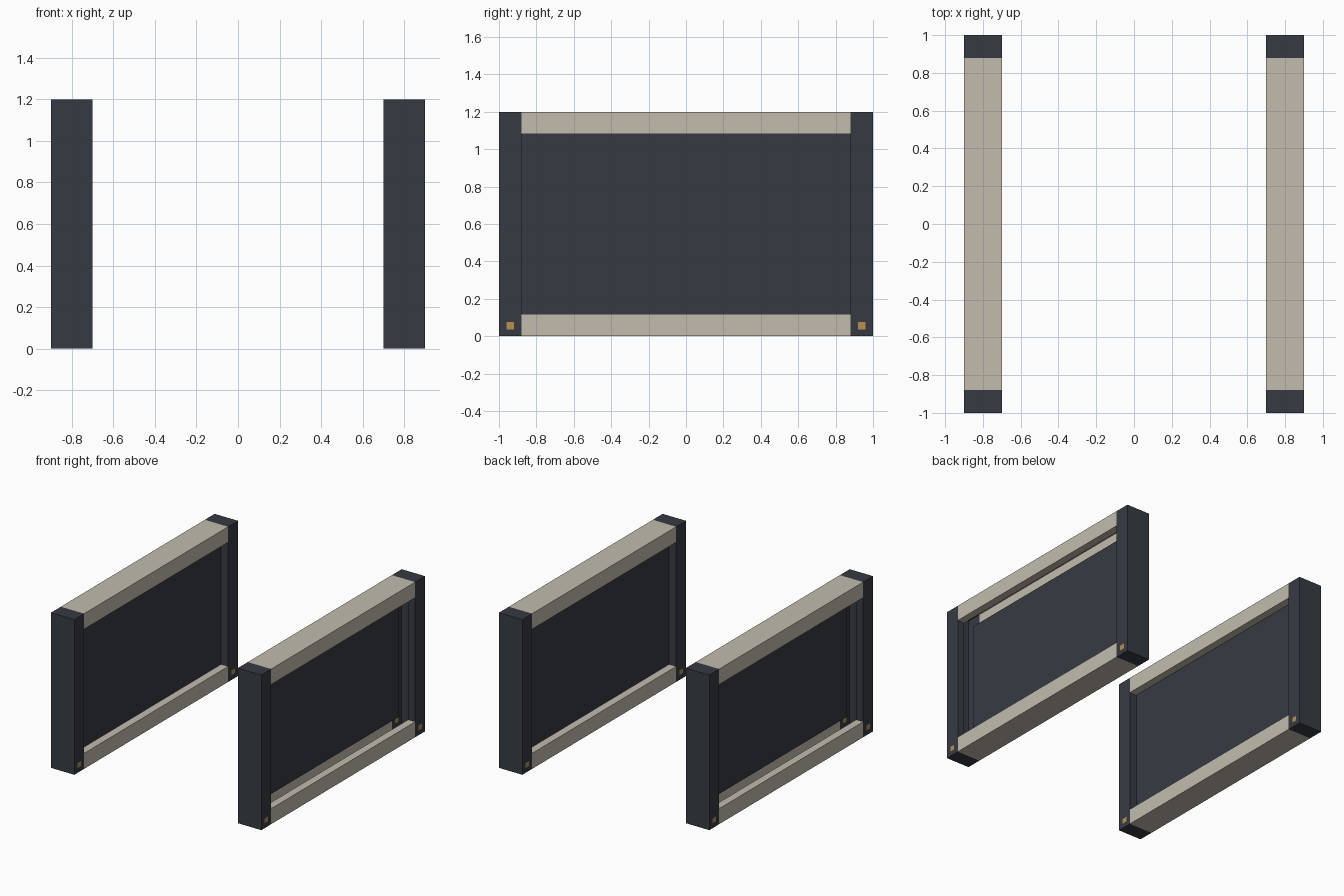
import bpy, bmesh
from mathutils import Vector

if "Cube" in bpy.data.objects:
    bpy.data.objects.remove(bpy.data.objects["Cube"])


def material(name, rgb):
    m = bpy.data.materials.new(name)
    m.diffuse_color = (*rgb, 1.0)
    m.use_nodes = True
    m.node_tree.nodes["Principled BSDF"].inputs["Base Color"].default_value = m.diffuse_color
    return m


DARK = material("dark slate", (0.037, 0.044, 0.055))
BEIGE = material("warm beige", (0.546, 0.503, 0.423))
BRASS = material("brass", (0.479, 0.279, 0.080))

# Each frame is a hollow shell: outer skin, inward lips, one recessed panel
X0, X1 = 0.70, 0.90            # inner and outer skin
LIP0, LIP1 = 0.76, 0.84        # where the lips end inside the shell
Y, YI = 1.0, 0.88              # outer end, opening edge
H, B = 1.2, 0.12               # height, rail height
PEG_Y, PEG_Z = (0.92, 0.96), (0.037, 0.075)


def rect(bm, lo, hi, normal, mat=0):
    """Axis-aligned rectangle between two corners, facing the normal."""
    axis = max(range(3), key=lambda i: abs(normal[i]))
    u, v = [i for i in range(3) if i != axis]
    corners = []
    for a, b in ((lo, lo), (hi, lo), (hi, hi), (lo, hi)):
        p = [0, 0, 0]
        p[axis], p[u], p[v] = lo[axis], a[u], b[v]
        corners.append(bm.verts.new(p))
    f = bm.faces.new(corners)
    f.normal_update()
    if f.normal.dot(Vector(normal)) < 0:
        f.normal_flip()
    f.material_index = mat


def finish(bm, name, mats, flip):
    """Apply the mirror signs per axis and make the object."""
    for v in bm.verts:
        v.co.x *= flip[0]
        v.co.y *= flip[1]
        if flip[2] < 0:
            v.co.z = H - v.co.z
    if flip[0] * flip[1] * flip[2] < 0:
        bmesh.ops.reverse_faces(bm, faces=bm.faces[:])
    bmesh.ops.remove_doubles(bm, verts=bm.verts[:], dist=1e-5)
    me = bpy.data.meshes.new(name)
    bm.to_mesh(me)
    bm.free()
    for m in mats:
        me.materials.append(m)
    bpy.context.collection.objects.link(bpy.data.objects.new(name, me))


def post(name, sx, sy):
    bm = bmesh.new()
    # inner and outer skins, with a brass square cut in as its own face
    ys, zs = (YI, *PEG_Y, Y), (0, *PEG_Z, H)
    for x, n in ((X0, -1), (X1, 1)):
        for i in range(3):
            for k in range(3):
                rect(bm, (x, ys[i], zs[k]), (x, ys[i + 1], zs[k + 1]),
                     (n, 0, 0), 1 if i == k == 1 else 0)
    # end, top and bottom
    rect(bm, (X0, Y, 0), (X1, Y, H), (0, 1, 0))
    rect(bm, (X0, YI, 0), (X1, Y, 0), (0, 0, -1))
    rect(bm, (X0, YI, H), (X1, Y, H), (0, 0, 1))
    # lips around the opening
    for a, b in ((X0, LIP0), (LIP1, X1)):
        rect(bm, (a, YI, B), (b, YI, H - B), (0, -1, 0))
    finish(bm, name, (DARK, BRASS), (sx, sy, 1))


def rail(name, sx, sz):
    bm = bmesh.new()
    for x, n in ((X0, -1), (X1, 1)):
        rect(bm, (x, -YI, 0), (x, YI, B), (n, 0, 0))
    rect(bm, (X0, -YI, 0), (X1, YI, 0), (0, 0, -1))
    for a, b in ((X0, LIP0), (LIP1, X1)):
        rect(bm, (a, -YI, B), (b, YI, B), (0, 0, 1))
    finish(bm, name, (BEIGE,), (sx, 1, sz))


for side, sx in (("left", -1), ("right", 1)):
    post(side + "_front_post", sx, -1)
    post(side + "_back_post", sx, 1)
    rail(side + "_bottom_rail", sx, 1)
    rail(side + "_top_rail", sx, -1)
    # recessed panel
    bm = bmesh.new()
    rect(bm, (LIP0, -YI, B), (LIP0, YI, H - B), (-1, 0, 0))
    finish(bm, side + "_panel", (DARK,), (sx, 1, 1))
